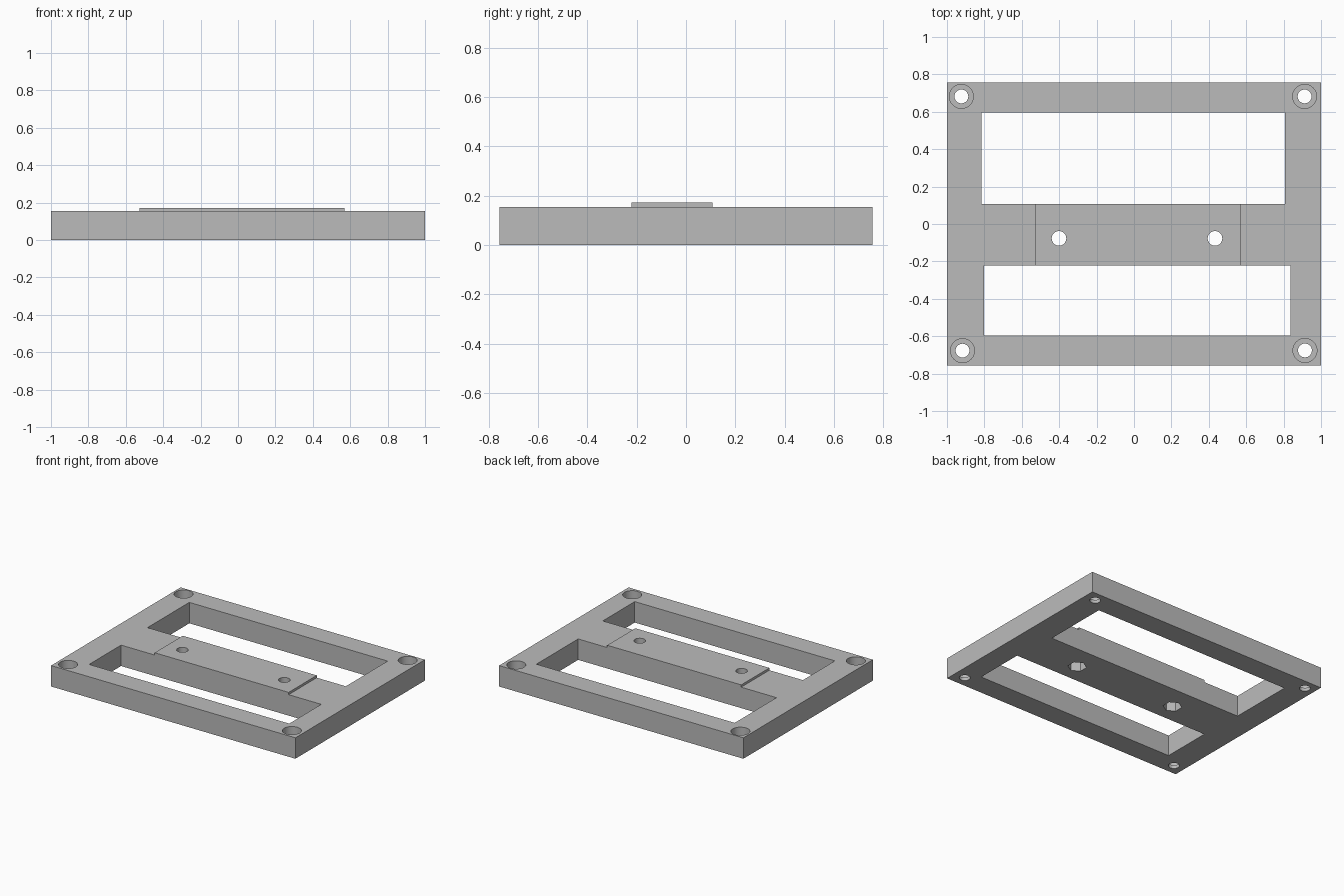
import bpy

cube = bpy.data.objects.get("Cube")
if cube:
    bpy.data.objects.remove(cube, do_unlink=True)

HALF_DEPTH = 0.757
FRAME_TOP = 0.155
PAD_TOP = 0.172
BAR_FRONT, BAR_BACK = -0.222, 0.107

grey = bpy.data.materials.new("plain_grey")
grey.use_nodes = True
colour = (0.5, 0.5, 0.5, 1)
grey.diffuse_color = colour
grey.node_tree.nodes["Principled BSDF"].inputs["Base Color"].default_value = colour


def box(name, x0, x1, y0, y1, z0, z1):
    bpy.ops.mesh.primitive_cube_add(
        size=1, location=((x0 + x1) / 2, (y0 + y1) / 2, (z0 + z1) / 2))
    ob = bpy.context.object
    ob.name = name
    ob.scale = (x1 - x0, y1 - y0, z1 - z0)
    bpy.ops.object.transform_apply(location=True, rotation=True, scale=True)
    ob.data.materials.append(grey)
    return ob


def prism(name, x, y, radius, z0, z1, sides=48):
    # A six-sided prism has corners pointing along y
    bpy.ops.mesh.primitive_cylinder_add(
        vertices=sides, radius=radius, depth=z1 - z0, location=(x, y, (z0 + z1) / 2))
    ob = bpy.context.object
    ob.name = name
    ob.data.materials.append(grey)
    return ob


def combine(target, tool, operation):
    mod = target.modifiers.new(operation.lower(), "BOOLEAN")
    mod.operation = operation
    mod.solver = "EXACT"
    mod.object = tool
    bpy.context.view_layer.objects.active = target
    bpy.ops.object.modifier_apply(modifier=mod.name)
    bpy.data.objects.remove(tool, do_unlink=True)


# Base slab with the raised pad, slightly overwide so the windows trim it flush
frame = box("mounting_frame", -1, 1, -HALF_DEPTH, HALF_DEPTH, 0, FRAME_TOP)
pad = box("raised_pad", -0.527, 0.57, BAR_FRONT - 0.02, BAR_BACK + 0.02, 0.1, PAD_TOP)
combine(frame, pad, "UNION")

# Two window openings
for x0, x1, y0, y1 in ((-0.816, 0.808, BAR_BACK, 0.596),
                       (-0.802, 0.837, -0.596, BAR_FRONT)):
    combine(frame, box("window_cutter", x0, x1, y0, y1, -0.1, 0.3), "DIFFERENCE")

# Counterbored screw holes in the corners
for x, y in ((-0.923, 0.682), (0.912, 0.682), (-0.917, -0.677), (0.914, -0.676)):
    combine(frame, prism("screw_hole_cutter", x, y, 0.037, -0.1, 0.3), "DIFFERENCE")
    combine(frame, prism("counterbore_cutter", x, y, 0.064, 0.025, 0.3), "DIFFERENCE")

# Bolt holes through the pad, with hexagonal nut pockets underneath
for x in (-0.401, 0.433):
    y = -0.077
    combine(frame, prism("bolt_hole_cutter", x, y, 0.039, -0.1, 0.3), "DIFFERENCE")
    combine(frame, prism("nut_pocket_cutter", x, y, 0.064, -0.1, 0.1, sides=6), "DIFFERENCE")

# Smooth bores, crisp edges
bpy.ops.object.select_all(action="DESELECT")
frame.select_set(True)
bpy.context.view_layer.objects.active = frame
bpy.ops.object.shade_smooth_by_angle()
